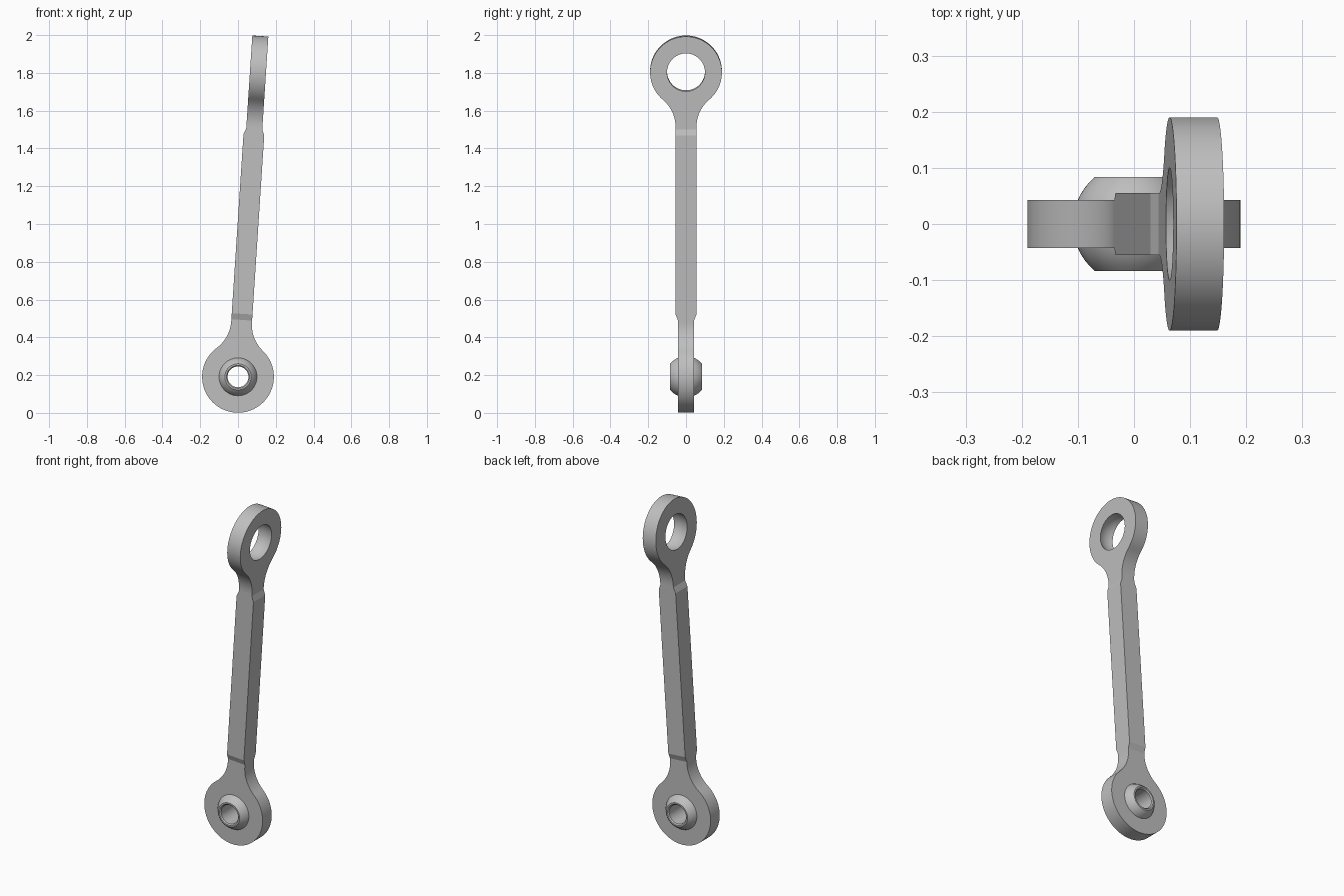
import bpy, bmesh
from math import sin, cos, atan2, sqrt, pi, radians
from mathutils import Matrix, Vector

if "Cube" in bpy.data.objects:
    bpy.data.objects.remove(bpy.data.objects["Cube"], do_unlink=True)

LENGTH = 1.618        # distance between eye centres
EYE_R = 0.19          # outer radius of an eye
HALF_T = 0.0425       # half thickness of an eye
HALF_W = 0.055        # half width of the shank
BALL_R = 0.109        # ball and seat radius
FILLET = 0.19         # neck fillet radius
NECK_END = 0.302      # where an eye meets the shank

steel = bpy.data.materials.new("grey steel")
steel.use_nodes = True
GREY = (0.52, 0.52, 0.52, 1)
steel.diffuse_color = GREY
steel.node_tree.nodes["Principled BSDF"].inputs["Base Color"].default_value = GREY

# The whole link leans sideways on its lower eye
LEAN = Matrix.Translation((0, 0, 0.191)) @ Matrix.Rotation(radians(3.75), 4, 'Y')


def loft(name, rings, place=Matrix(), closed=True):
    """Skin equal-length rings; closed joins last to first, otherwise caps the ends."""
    bm = bmesh.new()
    loops = [[bm.verts.new(p) for p in ring] for ring in rings]
    n = len(loops[0])
    pairs = list(zip(loops, loops[1:]))
    if closed:
        pairs.append((loops[-1], loops[0]))
    else:
        bm.faces.new(loops[0])
        bm.faces.new(loops[-1])
    for a, b in pairs:
        for i in range(n):
            j = (i + 1) % n
            bm.faces.new((a[i], a[j], b[j], b[i]))
    bmesh.ops.recalc_face_normals(bm, faces=bm.faces)
    mesh = bpy.data.meshes.new(name)
    bm.to_mesh(mesh)
    bm.free()
    mesh.materials.append(steel)
    obj = bpy.data.objects.new(name, mesh)
    bpy.context.collection.objects.link(obj)
    obj.matrix_world = LEAN @ place
    bpy.ops.object.select_all(action='DESELECT')
    obj.select_set(True)
    bpy.context.view_layer.objects.active = obj
    bpy.ops.object.shade_smooth_by_angle(angle=radians(15))
    return obj


def eye_outline():
    """Round eye flowing through fillets into a straight neck along +z."""
    cx = HALF_W + FILLET
    cz = sqrt((EYE_R + FILLET) ** 2 - cx ** 2)
    sweep = atan2(cz, cx)
    half = [(HALF_W / 2, NECK_END), (HALF_W, NECK_END)]
    for i in range(11):
        a = pi + sweep * i / 10
        half.append((cx + FILLET * cos(a), cz + FILLET * sin(a)))
    for i in range(1, 28):
        a = sweep - (sweep + pi / 2) * i / 28
        half.append((EYE_R * cos(a), EYE_R * sin(a)))
    mirrored = [(-x, z) for x, z in reversed(half)]
    return [(0, NECK_END)] + half + [(0, -EYE_R)] + mirrored


def eye(name, place):
    outline = eye_outline()
    rings = [[(x, y, z) for x, z in outline] for y in (-HALF_T, HALF_T)]
    # Spherical seat inside the hole
    for i in range(7):
        y = HALF_T * (1 - i / 3)
        r = sqrt(BALL_R ** 2 - y ** 2)
        ring = []
        for x, z in outline:
            d = Vector((x, z)).normalized() * r
            ring.append((d.x, y, d.y))
        rings.append(ring)
    return loft(name, rings, place)


# Lower eye faces the front, upper eye is turned a quarter
eye("lower_eye", Matrix())
eye("upper_eye", Matrix.Translation((0, 0, LENGTH))
    @ Matrix.Rotation(pi, 4, 'Y') @ Matrix.Rotation(pi / 2, 4, 'Z'))

# Square shank, stepping down to the thickness of each eye
STEP = 0.032
sections = [(NECK_END, HALF_W, HALF_T), (NECK_END + STEP, HALF_W, HALF_W),
            (LENGTH - NECK_END - STEP, HALF_W, HALF_W), (LENGTH - NECK_END, HALF_T, HALF_W)]
loft("shank", [[(sx * hx, sy * hy, z) for sx, sy in ((-1, -1), (1, -1), (1, 1), (-1, 1))]
               for z, hx, hy in sections], closed=False)

# Truncated swivel ball with a chamfered bore
BALL_Y = 0.084
limit = atan2(BALL_Y, sqrt(BALL_R ** 2 - BALL_Y ** 2))
profile = [(0.061, -BALL_Y)]
for i in range(15):
    a = limit * (i / 7 - 1)
    profile.append((BALL_R * cos(a), BALL_R * sin(a)))
profile += [(0.061, BALL_Y), (0.055, BALL_Y - 0.006), (0.055, 0.006 - BALL_Y)]
SEGMENTS = 64
loft("swivel_ball", [[(r * cos(2 * pi * k / SEGMENTS), y, r * sin(2 * pi * k / SEGMENTS))
                      for k in range(SEGMENTS)] for r, y in profile])
